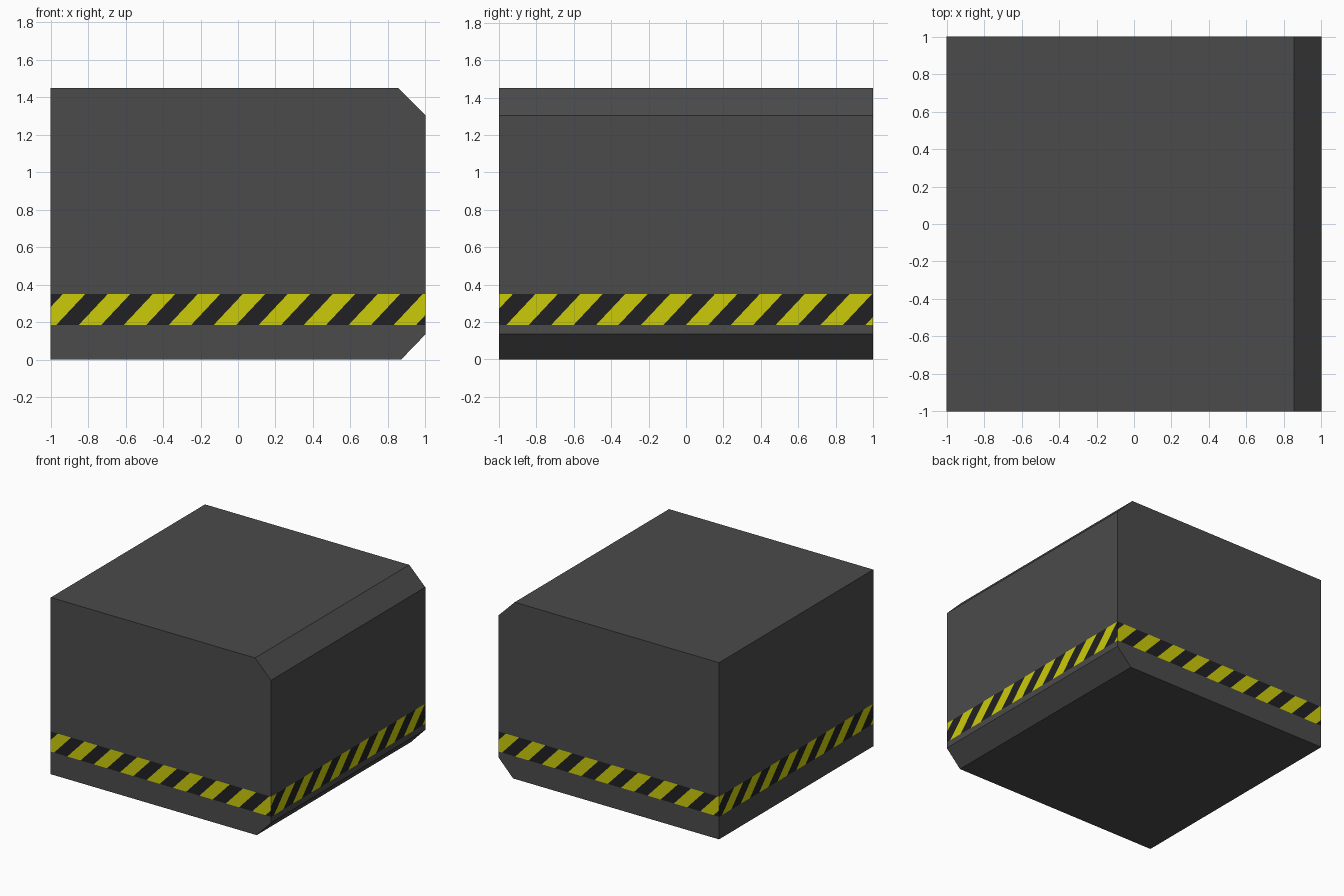
import bpy, bmesh, math
from mathutils import Vector

if "Cube" in bpy.data.objects:
    bpy.data.objects.remove(bpy.data.objects["Cube"])

def material(name, rgb):
    m = bpy.data.materials.new(name)
    m.diffuse_color = (*rgb, 1)
    m.use_nodes = True
    m.node_tree.nodes["Principled BSDF"].inputs["Base Color"].default_value = m.diffuse_color
    return m

Z0, Z1 = 0.185, 0.35          # hazard band heights
PERIOD, LEAN = 0.24, 0.155    # stripe spacing and sideways shift over the band
# outward normal, stripe phase (start of a yellow stripe at the band's bottom edge)
SIDES = [((0, -1, 0), 0.11), ((1, 0, 0), 0.0), ((0, 1, 0), 0.11), ((-1, 0, 0), 0.0)]

# Body: chamfered profile extruded along y
profile = [(-1, 0), (0.87, 0), (1, 0.135), (1, 1.305), (0.855, 1.45), (-1, 1.45)]
bm = bmesh.new()
base = bm.faces.new([bm.verts.new((x, -1, z)) for x, z in profile])
ext = bmesh.ops.extrude_face_region(bm, geom=[base], use_keep_orig=True)
bmesh.ops.translate(bm, vec=(0, 2, 0), verts=[g for g in ext["geom"] if isinstance(g, bmesh.types.BMVert)])
bmesh.ops.recalc_face_normals(bm, faces=bm.faces[:])

# Cut the band edges
for z in (Z0, Z1):
    bmesh.ops.bisect_plane(bm, geom=bm.verts[:] + bm.edges[:] + bm.faces[:],
                           plane_co=(0, 0, z), plane_no=(0, 0, 1))

def band_faces(n):
    bm.normal_update()
    return [f for f in bm.faces if f.normal.dot(n) > 0.99 and Z0 < f.calc_center_median().z < Z1]

# Cut slanted stripes on each side and colour them alternately
for normal, phase in SIDES:
    n = Vector(normal)
    right = Vector((0, 0, 1)).cross(n)
    cut_no = (right * (Z1 - Z0) - Vector((0, 0, LEAN))).normalized()
    for i in range(-12, 12):
        co = n + right * (phase + i * PERIOD / 2) + Vector((0, 0, Z0))
        faces = band_faces(n)
        geom = faces + list({e for f in faces for e in f.edges}) + list({v for f in faces for v in f.verts})
        bmesh.ops.bisect_plane(bm, geom=geom, plane_co=co, plane_no=cut_no)
    for f in band_faces(n):
        c = f.calc_center_median()
        u = c.dot(right) - LEAN * (c.z - Z0) / (Z1 - Z0) - phase
        f.material_index = 1 + math.floor(u / (PERIOD / 2)) % 2

mesh = bpy.data.meshes.new("block_body")
bm.to_mesh(mesh)
bm.free()
for m in (material("dark grey", (0.07, 0.07, 0.07)),
          material("hazard yellow", (0.6, 0.6, 0.003)),
          material("stripe black", (0.015, 0.015, 0.017))):
    mesh.materials.append(m)
bpy.context.collection.objects.link(bpy.data.objects.new("block_body", mesh))
